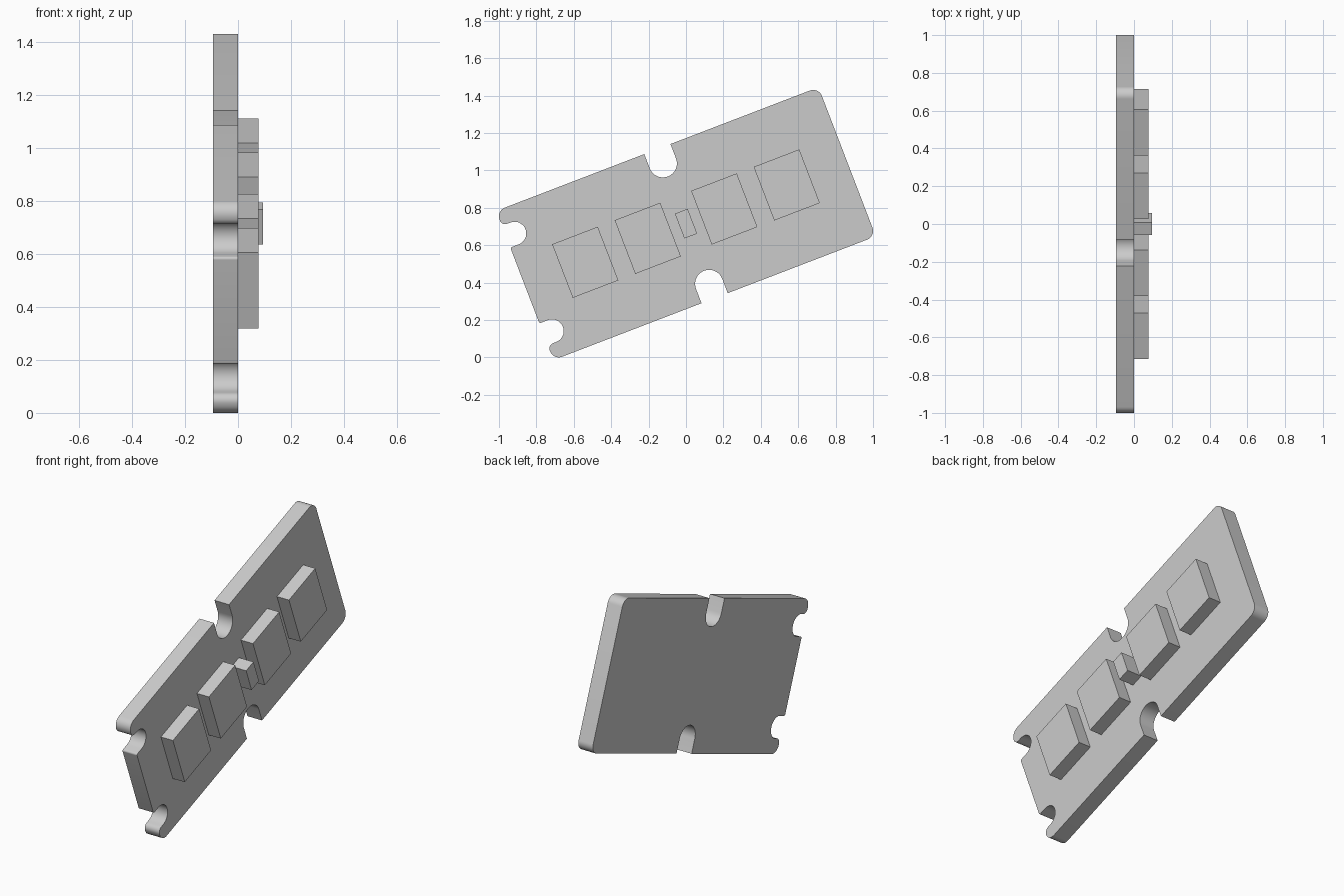
import bpy, bmesh, math
from mathutils import Matrix, Vector

if "Cube" in bpy.data.objects:
    bpy.data.objects.remove(bpy.data.objects["Cube"])

# Single grey finish
grey = bpy.data.materials.new("plain_grey")
grey.use_nodes = True
colour = (0.6, 0.6, 0.6, 1)
grey.diffuse_color = colour
grey.node_tree.nodes["Principled BSDF"].inputs["Base Color"].default_value = colour

# Slab plane: local x runs along the board, local z points to the model's left
tilt = math.radians(21)
c, s = math.cos(tilt), math.sin(tilt)
frame = Matrix(((0, 0, 1, 0), (c, -s, 0, 0), (s, c, 0, 0.715), (0, 0, 0, 1)))


def fillet(corners, steps=10):
    """Round square corners given as (x, y, radius)."""
    points = []
    for i, (x, y, r) in enumerate(corners):
        p = Vector((x, y))
        if r == 0:
            points.append(p)
            continue
        a = (Vector(corners[i - 1][:2]) - p).normalized()
        b = (Vector(corners[(i + 1) % len(corners)][:2]) - p).normalized()
        centre = p + r * (a + b)
        for k in range(steps + 1):
            t = math.pi / 2 * k / steps
            points.append(centre - r * (b * math.cos(t) + a * math.sin(t)))
    # Drop points where neighbouring arcs meet
    return [p for i, p in enumerate(points) if (p - points[i - 1]).length > 1e-4]


def extrude(name, outline, low, high):
    bm = bmesh.new()
    face = bm.faces.new([bm.verts.new((p[0], p[1], low)) for p in outline])
    made = bmesh.ops.extrude_face_region(bm, geom=[face], use_keep_orig=True)
    top = [v for v in made["geom"] if isinstance(v, bmesh.types.BMVert)]
    bmesh.ops.translate(bm, verts=top, vec=(0, 0, high - low))
    bmesh.ops.recalc_face_normals(bm, faces=bm.faces)
    mesh = bpy.data.meshes.new(name)
    bm.to_mesh(mesh)
    bm.free()
    mesh.materials.append(grey)
    obj = bpy.data.objects.new(name, mesh)
    obj.matrix_world = frame
    bpy.context.collection.objects.link(obj)
    return obj


def block(name, x, width, depth, height):
    w, d = width / 2, depth / 2
    extrude(name, [(x - w, -d), (x + w, -d), (x + w, d), (x - w, d)], 0, height)


# Board: half outline with a long-edge notch and an end notch, then mirrored
L, W = 0.923, 0.427
half = [
    (L, W, 0.05),
    (0.075, W, 0), (0.075, 0.27, 0.075), (-0.075, 0.27, 0.075), (-0.075, W, 0),
    (-L, W, 0.05), (-L, 0.342, 0.03),
    (-0.812, 0.342, 0.0625), (-0.812, 0.217, 0.0625), (-L, 0.217, 0.01),
]
mirrored = [(x, -y, r) for x, y, r in reversed(half)]
board = extrude("board", fillet(half + mirrored), -0.0945, 0)

# Four large chips and the small one in the middle
for i, x in enumerate((-0.577, -0.219, 0.219, 0.577)):
    block(f"chip_{i + 1}", x, 0.261, 0.307, 0.078)
block("small_chip", 0, 0.073, 0.142, 0.0945)

# Smooth the rounded edges, keep the rims sharp
bpy.ops.object.select_all(action="DESELECT")
board.select_set(True)
bpy.context.view_layer.objects.active = board
bpy.ops.object.shade_smooth_by_angle(angle=math.radians(30))
